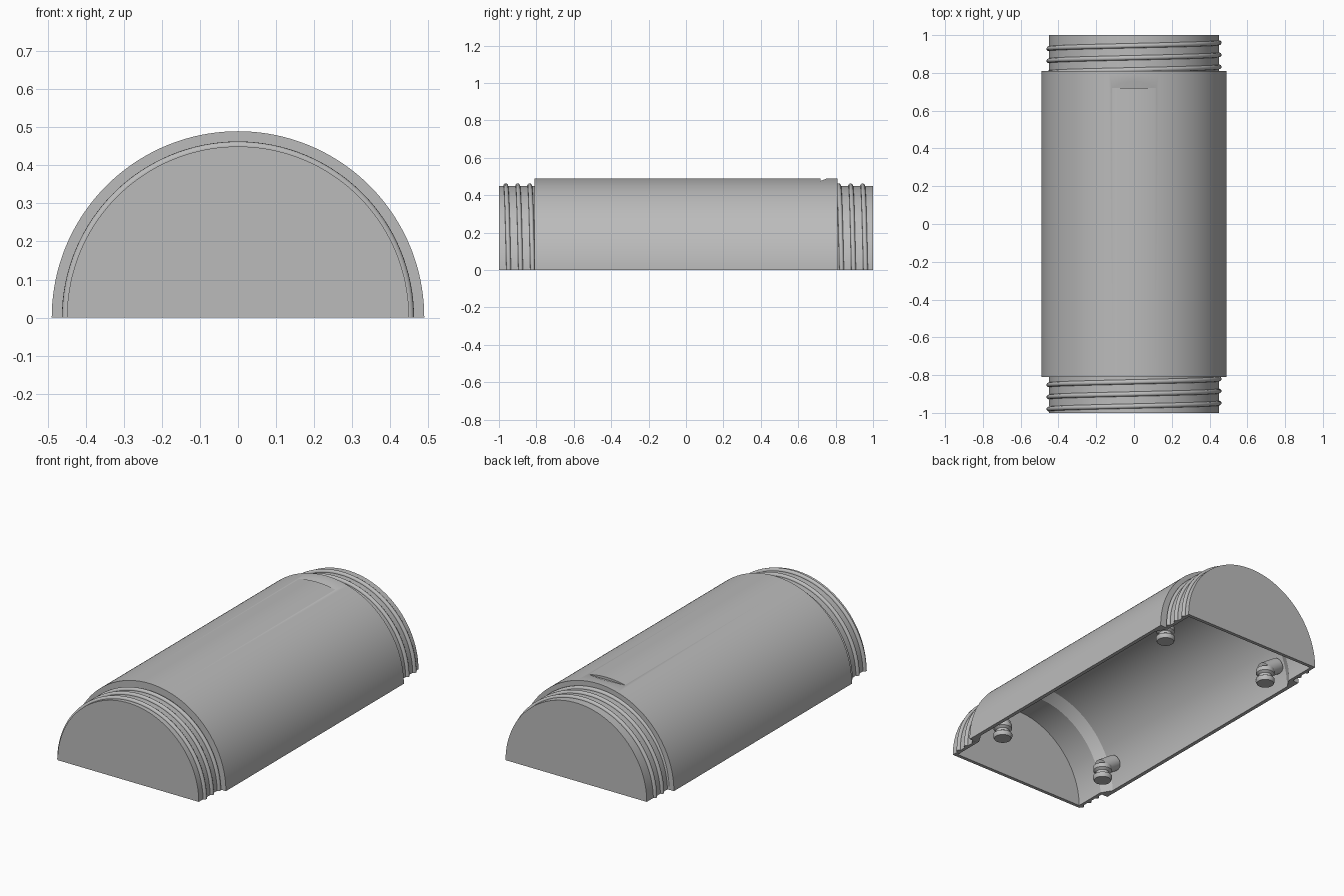
import bpy, bmesh, math
from mathutils import Vector

cube = bpy.data.objects.get("Cube")
if cube:
    bpy.data.objects.remove(cube)

grey = bpy.data.materials.new("plain_grey")
grey.use_nodes = True
colour = (0.5, 0.5, 0.5, 1)
grey.diffuse_color = colour
grey.node_tree.nodes["Principled BSDF"].inputs["Base Color"].default_value = colour


def add_mesh(name, bm, smooth=True):
    bmesh.ops.recalc_face_normals(bm, faces=bm.faces)
    mesh = bpy.data.meshes.new(name)
    bm.to_mesh(mesh)
    bm.free()
    mesh.materials.append(grey)
    obj = bpy.data.objects.new(name, mesh)
    bpy.context.collection.objects.link(obj)
    if smooth:
        smooth_object(obj)
    return obj


def smooth_object(obj):
    bpy.ops.object.select_all(action='DESELECT')
    obj.select_set(True)
    bpy.context.view_layer.objects.active = obj
    bpy.ops.object.shade_smooth_by_angle(angle=math.radians(30))


def lathe(bm, rings, place, closed=False, steps=32):
    """Sweep (radius, offset) points around an axis, using place(r, offset, angle)."""
    grid = [[bm.verts.new(place(r, o, i)) for r, o in rings] for i in range(steps + 1)]
    n = len(rings)
    for a, b in zip(grid, grid[1:]):
        for j in range(n if closed else n - 1):
            k = (j + 1) % n
            bm.faces.new((a[j], a[k], b[k], b[j]))
    return grid


# Half-round hollow shell with stepped necks and closed ends
half = [(0, 1), (0.45, 1), (0.45, 0.81), (0.49, 0.81)]
inner = [(0.468, 0.74), (0.432, 0.8), (0.432, 0.98), (0, 0.98)]
profile = (half + [(r, -y) for r, y in reversed(half)]
           + [(r, -y) for r, y in reversed(inner)] + inner)
STEPS = 80
bm = bmesh.new()
grid = lathe(bm, profile, lambda r, y, i: (r * math.cos(math.pi * i / STEPS), y,
                                          r * math.sin(math.pi * i / STEPS)),
             closed=True, steps=STEPS)
for end in (grid[0], grid[-1]):
    bm.faces.new(end)
bmesh.ops.remove_doubles(bm, verts=bm.verts, dist=1e-5)
bmesh.ops.dissolve_degenerate(bm, edges=bm.edges, dist=1e-6)
shell = add_mesh("half_shell", bm, smooth=False)

# Shallow wedge-shaped finger notch on top
bm = bmesh.new()
wedge = [(0.72, 0.476), (0.77, 0.496), (0.72, 0.52)]
sides = [[bm.verts.new((x, y, z)) for y, z in wedge] for x in (-0.2, 0.2)]
for side in sides:
    bm.faces.new(side)
for j in range(3):
    k = (j + 1) % 3
    bm.faces.new((sides[0][j], sides[0][k], sides[1][k], sides[1][j]))
cutter = add_mesh("notch_cutter", bm, smooth=False)
cut = shell.modifiers.new("notch", 'BOOLEAN')
cut.operation = 'DIFFERENCE'
cut.solver = 'EXACT'
cut.object = cutter
bpy.context.view_layer.objects.active = shell
bpy.ops.object.modifier_apply(modifier=cut.name)
bpy.data.objects.remove(cutter)
smooth_object(shell)


# Raised screw threads on both necks
def thread(name, starts, pitch=0.064, points=64):
    curve = bpy.data.curves.new(name, 'CURVE')
    curve.dimensions = '3D'
    curve.bevel_depth = 0.0125
    curve.bevel_resolution = 3
    curve.use_fill_caps = True
    for y in starts:
        spline = curve.splines.new('POLY')
        spline.points.add(points)
        for i, p in enumerate(spline.points):
            t = i / points
            a = math.pi * (1 - t)
            p.co = (0.451 * math.cos(a), y + pitch / 2 * t, 0.451 * math.sin(a), 1)
        spline.use_smooth = True
    curve.materials.append(grey)
    bpy.context.collection.objects.link(bpy.data.objects.new(name, curve))


thread("back_thread", [0.8 + 0.064 * i for i in range(3)])
thread("front_thread", [-0.98 + 0.064 * i for i in range(3)])


# Snap pegs, each held to the wall by a slanted boss
def turned(bm, start, axis, rings, steps=32):
    turn = Vector(axis).to_track_quat('Z', 'Y')

    def place(r, h, i):
        a = 2 * math.pi * i / steps
        return Vector(start) + turn @ Vector((r * math.cos(a), r * math.sin(a), h))
    lathe(bm, rings, place, steps=steps)


peg = [(0, 0), (0.046, 0), (0.052, 0.012), (0.052, 0.026), (0.036, 0.036),
       (0.036, 0.05), (0.05, 0.06), (0.05, 0.085), (0, 0.085)]
for x_name, sx in (("left", 1), ("right", -1)):
    for y_name, sy in (("front", -1), ("back", 1)):
        bm = bmesh.new()
        turned(bm, (0.355 * sx, 0.69 * sy, 0), (0, 0, 1), peg)
        low = Vector((0.345 * sx, 0.69 * sy, 0.078))
        high = Vector((0.435 * sx, 0.69 * sy, 0.14))
        length = (high - low).length
        turned(bm, low, high - low, [(0, 0), (0.045, 0), (0.045, length), (0, length)])
        bmesh.ops.remove_doubles(bm, verts=bm.verts, dist=1e-5)
        add_mesh(f"{y_name}_{x_name}_peg", bm)
